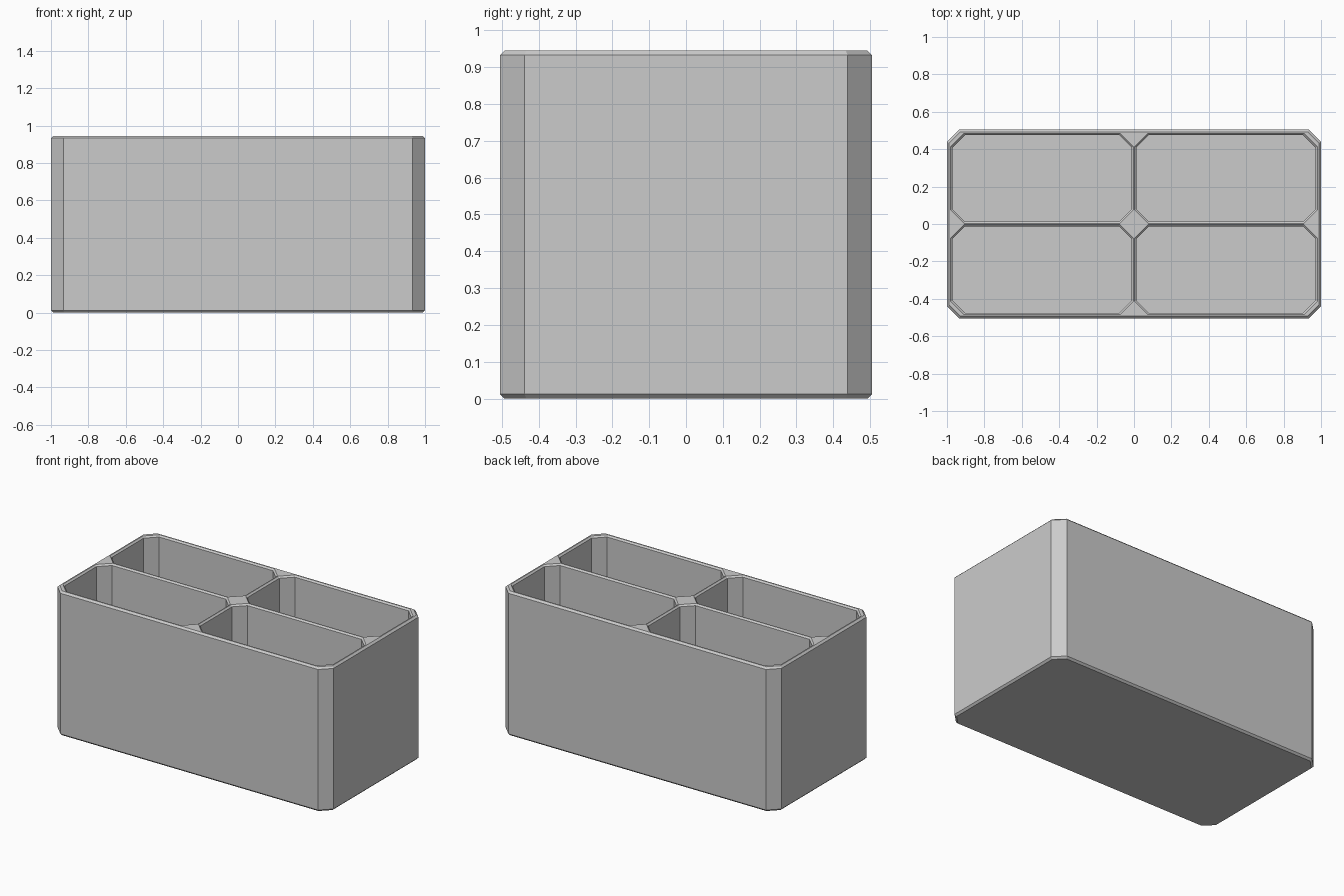
import bpy, bmesh, math

cube = bpy.data.objects.get("Cube")
if cube:
    bpy.data.objects.remove(cube, do_unlink=True)

HX, HY, TOP = 1.0, 0.505, 0.945   # half width, half depth, height
CUT = 0.066                       # corner cut in plan
EDGE = 0.012                      # small edge chamfer
WALL, DIVIDER = 0.03, 0.013       # wall thickness, half divider thickness
FLOOR = 0.03

grey = bpy.data.materials.new("light grey plastic")
grey.use_nodes = True
colour = (0.6, 0.6, 0.6, 1)
grey.diffuse_color = colour
grey.node_tree.nodes["Principled BSDF"].inputs["Base Color"].default_value = colour

bm = bmesh.new()


def ring(cx, cy, hx, hy, z, grow=0.0):
    """Rectangle with cut corners, optionally offset outwards."""
    c = CUT + grow * (2 - math.sqrt(2))
    hx, hy = hx + grow, hy + grow
    pts = [(hx, hy - c), (hx - c, hy), (c - hx, hy), (-hx, hy - c),
           (-hx, c - hy), (c - hx, -hy), (hx - c, -hy), (hx, c - hy)]
    return [bm.verts.new((cx + x, cy + y, z)) for x, y in pts]


def skin(rings):
    """Quads between successive rings."""
    for a, b in zip(rings, rings[1:]):
        for i in range(len(a)):
            j = (i + 1) % len(a)
            bm.faces.new((a[i], a[j], b[j], b[i]))


def loop_edges(r):
    return [bm.edges.get((r[i], r[i - 1])) for i in range(len(r))]


# Outer shell with chamfered bottom and top edges
shell = [ring(0, 0, HX, HY, z, g) for z, g in
         ((0, -EDGE), (EDGE, 0), (TOP - EDGE, 0), (TOP, -EDGE))]
skin(shell)
bm.faces.new(shell[0][::-1])
rim = loop_edges(shell[-1])

# Four compartments, flared slightly at the rim
px = (HX - WALL - DIVIDER) / 2
py = (HY - WALL - DIVIDER) / 2
flare = 0.01
for sx in (-1, 1):
    for sy in (-1, 1):
        cx, cy = sx * (px + DIVIDER), sy * (py + DIVIDER)
        pocket = [ring(cx, cy, px, py, z, g) for z, g in
                  ((TOP, flare), (TOP - flare, 0), (FLOOR, 0))]
        skin(pocket)
        bm.faces.new(pocket[-1])
        rim += loop_edges(pocket[0])

# Flat rim joining the shell and the compartments
bmesh.ops.triangle_fill(bm, edges=rim, use_beauty=True, use_dissolve=False,
                        normal=(0, 0, 1))
bmesh.ops.recalc_face_normals(bm, faces=bm.faces)

mesh = bpy.data.meshes.new("divided_bin")
bm.to_mesh(mesh)
bm.free()
mesh.materials.append(grey)
bin_obj = bpy.data.objects.new("divided_bin", mesh)
bpy.context.collection.objects.link(bin_obj)
